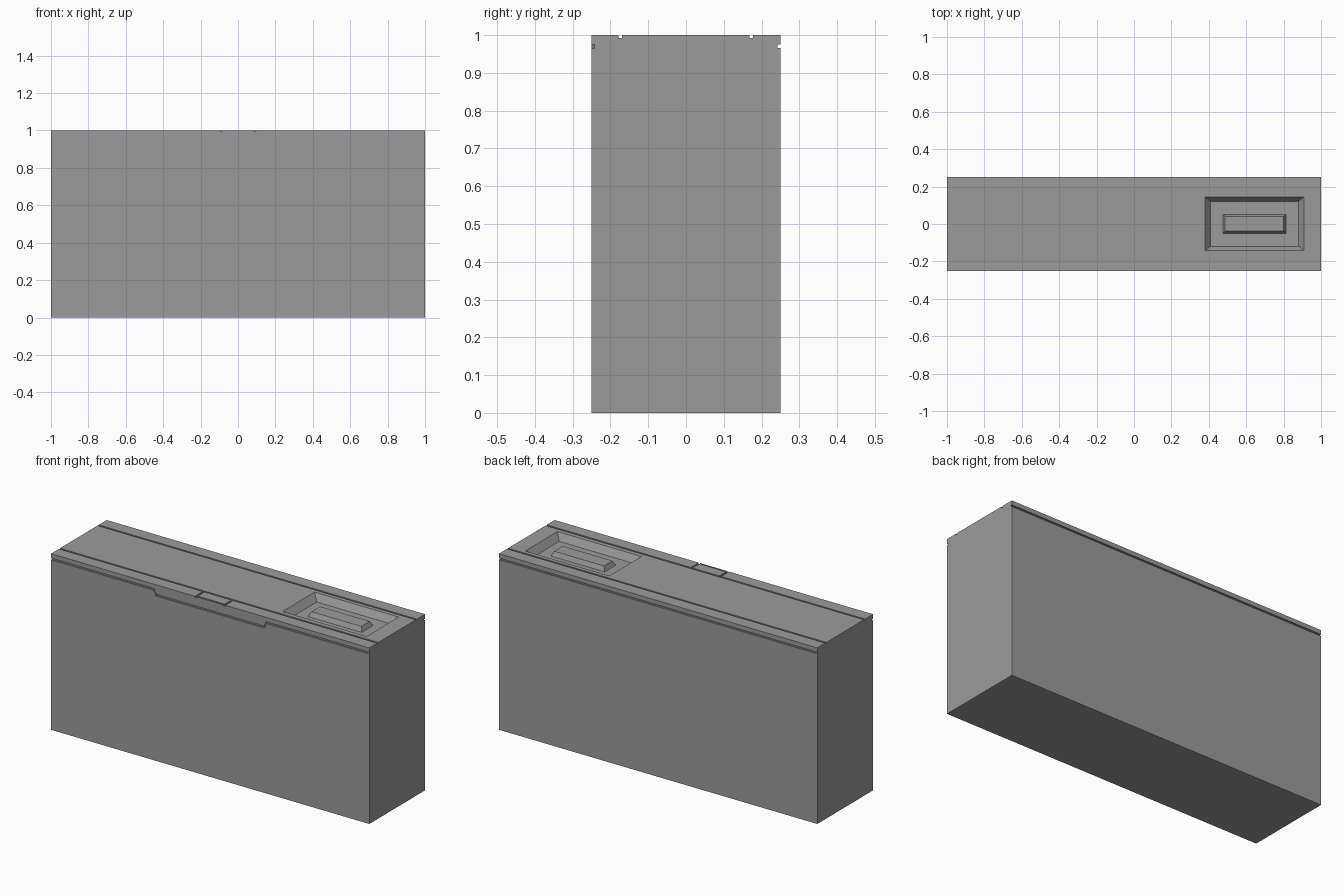
import bpy, bmesh
from mathutils import Vector

if "Cube" in bpy.data.objects:
    bpy.data.objects.remove(bpy.data.objects["Cube"])

grey = bpy.data.materials.new("mid_grey")
grey.diffuse_color = (0.33, 0.33, 0.33, 1)
grey.use_nodes = True
grey.node_tree.nodes["Principled BSDF"].inputs["Base Color"].default_value = grey.diffuse_color


def make_object(name, bm):
    bmesh.ops.recalc_face_normals(bm, faces=bm.faces)
    mesh = bpy.data.meshes.new(name)
    bm.to_mesh(mesh)
    bm.free()
    mesh.materials.append(grey)
    ob = bpy.data.objects.new(name, mesh)
    bpy.context.collection.objects.link(ob)
    return ob


def prism(name, points, offset):
    bm = bmesh.new()
    face = bm.faces.new([bm.verts.new(p) for p in points])
    ext = bmesh.ops.extrude_face_region(bm, geom=[face])
    verts = [v for v in ext["geom"] if isinstance(v, bmesh.types.BMVert)]
    bmesh.ops.translate(bm, verts=verts, vec=Vector(offset))
    return make_object(name, bm)


def box(name, x0, x1, y0, y1, z0, z1):
    pts = [(x0, y0, z0), (x1, y0, z0), (x1, y1, z0), (x0, y1, z0)]
    return prism(name, pts, (0, 0, z1 - z0))


def frustum(name, lower, upper, z0, z1):
    bm = bmesh.new()
    rings = []
    for (x0, x1, y0, y1), z in ((lower, z0), (upper, z1)):
        rings.append([bm.verts.new((x, y, z)) for x, y in
                      ((x0, y0), (x1, y0), (x1, y1), (x0, y1))])
        bm.faces.new(rings[-1])
    for i in range(4):
        j = (i + 1) % 4
        bm.faces.new((rings[0][i], rings[0][j], rings[1][j], rings[1][i]))
    return make_object(name, bm)


def carve(target, cutter):
    cutter.hide_render = True
    mod = target.modifiers.new("carve", 'BOOLEAN')
    mod.operation = 'DIFFERENCE'
    mod.solver = 'EXACT'
    mod.object = cutter
    bpy.context.view_layer.objects.active = target
    bpy.ops.object.modifier_apply(modifier=mod.name)
    bpy.data.objects.remove(cutter)


# Solid cabinet body
body = box("cabinet_body", -1, 1, -0.25, 0.25, 0, 1)

# Lid seam on the front, stepping down around the latch
path = [(-1.1, 0.970), (-0.352, 0.970), (-0.34, 0.941),
        (0.34, 0.941), (0.352, 0.970), (1.1, 0.970)]
h = 0.005
seam = [(x, -0.3, z - h) for x, z in path] + [(x, -0.3, z + h) for x, z in reversed(path)]
carve(body, prism("front_seam_cutter", seam, (0, 0.058, 0)))

# Straight lid seam on the back
carve(body, box("back_seam_cutter", -1.1, 1.1, 0.242, 0.3, 0.966, 0.975))

# Two long grooves across the top
for y in (-0.174, 0.173):
    carve(body, box("top_groove_cutter", -1.1, 1.1, y - 0.005, y + 0.005, 0.993, 1.1))

# Latch tab outline at the front edge of the top
for x in (-0.09, 0.09):
    carve(body, box("tab_side_cutter", x - 0.005, x + 0.005, -0.3, -0.174, 0.9935, 1.1))
carve(body, box("tab_front_cutter", -0.092, 0.092, -0.248, -0.24, 0.9945, 1.1))

# Sloped tray sunk into the top
carve(body, frustum("tray_cutter", (0.41, 0.88, -0.119, 0.121),
                    (0.38, 0.908, -0.143, 0.145), 0.961, 1.0005))

# Raised grip bar inside the tray
frustum("grip_bar", (0.475, 0.812, -0.05, 0.052), (0.487, 0.8, -0.037, 0.04), 0.961, 0.987)
